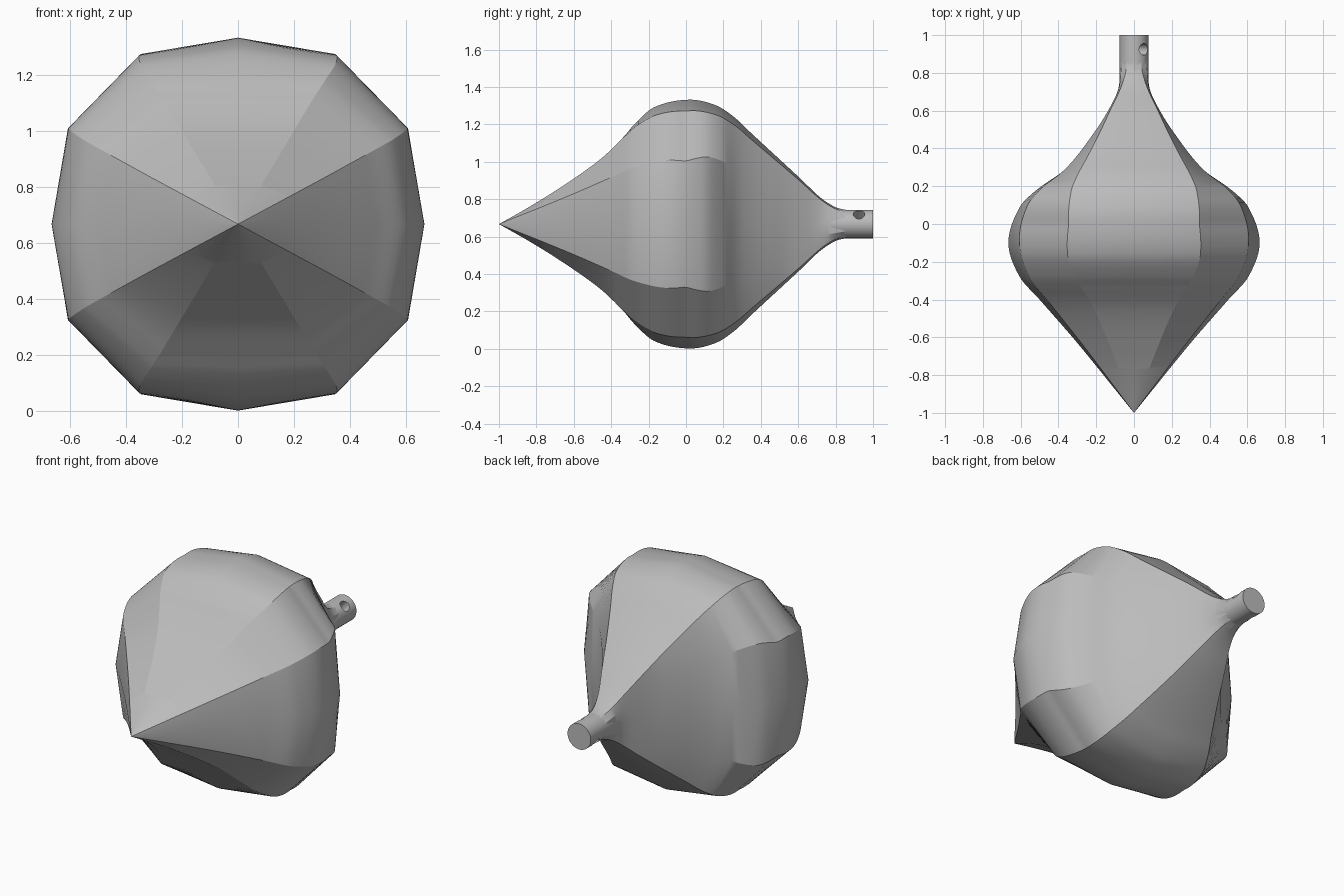
import bpy, bmesh, math
from mathutils import Matrix

cube = bpy.data.objects.get("Cube")
if cube:
    bpy.data.objects.remove(cube, do_unlink=True)

CENTRE = 0.667
BACK = 0.86
NECK_RADIUS = 0.076
STEPS = 90

grey = bpy.data.materials.new("plain_grey")
grey.use_nodes = True
colour = (0.5, 0.5, 0.5, 1)
grey.diffuse_color = colour
grey.node_tree.nodes["Principled BSDF"].inputs["Base Color"].default_value = colour


def smooth_curve(points, y):
    """Cubic interpolation through (y, value) points."""
    last = len(points) - 1
    i = 0
    while i < last - 1 and y > points[i + 1][0]:
        i += 1

    def slope(k):
        a, b = points[max(k - 1, 0)], points[min(k + 1, last)]
        return (b[1] - a[1]) / (b[0] - a[0])

    (start, low), (end, high) = points[i], points[i + 1]
    span = end - start
    t = min(max((y - start) / span, 0), 1)
    s = t * t * (3 - 2 * t)
    return (low + (high - low) * s
            + span * slope(i) * t * (1 - t) ** 2
            - span * slope(i + 1) * t * t * (1 - t))


def ramp(points, y):
    """Straight-line interpolation through (y, value) points."""
    for (a, low), (b, high) in zip(points, points[1:]):
        if y <= b:
            return low + (high - low) * max(y - a, 0) / (b - a)
    return points[-1][1]


def finish(name, bm, angle):
    bmesh.ops.recalc_face_normals(bm, faces=bm.faces)
    mesh = bpy.data.meshes.new(name)
    bm.to_mesh(mesh)
    bm.free()
    mesh.materials.append(grey)
    obj = bpy.data.objects.new(name, mesh)
    bpy.context.collection.objects.link(obj)
    shade(obj, angle)
    return obj


def shade(obj, angle):
    bpy.ops.object.select_all(action='DESELECT')
    obj.select_set(True)
    bpy.context.view_layer.objects.active = obj
    bpy.ops.object.shade_smooth_by_angle(angle=math.radians(angle))


def rod(name, radius, depth, matrix, sides=48):
    bm = bmesh.new()
    bmesh.ops.create_cone(bm, cap_ends=True, segments=sides, radius1=radius,
                          radius2=radius, depth=depth, matrix=matrix)
    return finish(name, bm, 30)


# Height and width outlines of the body, from pointed tip to neck
height = [(-1, 0), (-.85, .085), (-.68, .19), (-.46, .345), (-.33, .47),
          (-.28, .53), (-.17, .625), (.015, .665), (.16, .635), (.26, .57),
          (.35, .485), (.61, .245), (.715, .145), (.8, .09), (BACK, .075)]
width = [(-1, 0), (-.63, .3), (-.4, .5), (-.28, .605), (-.1, .665),
         (.09, .605), (.185, .51), (.29, .365), (.5, .2), (.65, .11),
         (.73, .08), (BACK, .075)]

# How flat each panel is, and how far out its bordering ridges lie
top_flat = [(-.34, 1), (-.2, .93), (0, .91), (.3, .93), (.7, .94), (BACK, .87)]
side_flat = [(-.6, .93), (-.1, .91), (.1, .94), (.28, 1), (.7, 1), (BACK, .87)]
top_ridge = [(-.33, .6), (0, .52), (.2, .53), (.5, .5)]
side_ridge = [(-.3, .5), (0, .52), (.2, .68), (.5, .9), (.7, .86), (BACK, .5)]


def section(y):
    """Twelve-sided ring, mirrored from one quarter."""
    h, w = smooth_curve(height, y), smooth_curve(width, y)
    b = (h * ramp(top_ridge, y), h * ramp(top_flat, y))
    c = (w * ramp(side_flat, y), w * ramp(side_ridge, y))
    half = [(0, h), b, c, (w, 0), (c[0], -c[1]), (b[0], -b[1]), (0, -h)]
    return half + [(-x, z) for x, z in half[-2:0:-1]]


# Faceted body lofted along the long axis
bm = bmesh.new()
tip = bm.verts.new((0, -1, CENTRE))
previous = None
for i in range(1, STEPS + 1):
    y = -1 + (BACK + 1) * i / STEPS
    ring = [bm.verts.new((x, y, CENTRE + z)) for x, z in section(y)]
    for k in range(len(ring)):
        n = (k + 1) % len(ring)
        if previous:
            bm.faces.new((previous[k], previous[n], ring[n], ring[k]))
        else:
            bm.faces.new((tip, ring[n], ring[k]))
    previous = ring
bm.faces.new(previous)
finish("body", bm, 20)

# Round neck with a slanting cord hole
along_y = Matrix.Rotation(math.pi / 2, 4, 'X')
neck = rod("neck", NECK_RADIUS, .26, Matrix.Translation((0, .87, CENTRE)) @ along_y)
slant = Matrix.Translation((0, .925, CENTRE)) @ Matrix.Rotation(math.pi / 4, 4, 'Y')
cutter = rod("hole_cutter", .031, .4, slant, 24)
cutter.hide_render = True
cut = neck.modifiers.new("cord_hole", 'BOOLEAN')
cut.operation = 'DIFFERENCE'
cut.solver = 'EXACT'
cut.object = cutter
bpy.context.view_layer.objects.active = neck
bpy.ops.object.modifier_apply(modifier=cut.name)
bpy.data.objects.remove(cutter, do_unlink=True)
shade(neck, 30)
